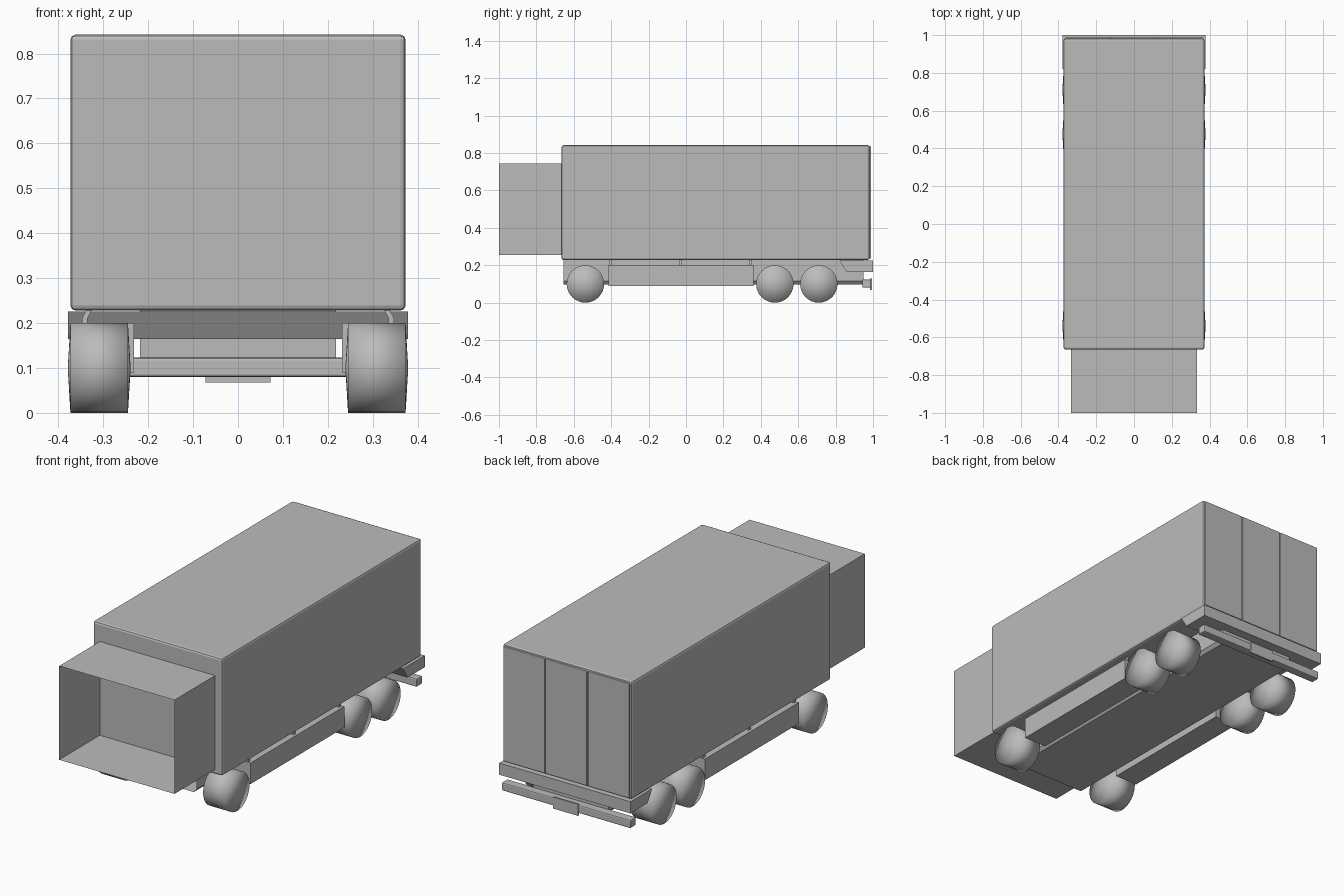
import bpy, bmesh, math
from mathutils import Vector

old = bpy.data.objects.get("Cube")
if old:
    bpy.data.objects.remove(old, do_unlink=True)

grey = bpy.data.materials.new("plain_grey")
grey.use_nodes = True
grey.diffuse_color = (0.5, 0.5, 0.5, 1)
grey.node_tree.nodes["Principled BSDF"].inputs["Base Color"].default_value = (0.5, 0.5, 0.5, 1)


def finish(name, bm, bevel=0, segments=2):
    bmesh.ops.recalc_face_normals(bm, faces=bm.faces)
    mesh = bpy.data.meshes.new(name)
    bm.to_mesh(mesh)
    bm.free()
    mesh.materials.append(grey)
    obj = bpy.data.objects.new(name, mesh)
    bpy.context.collection.objects.link(obj)
    if bevel:
        mod = obj.modifiers.new("soft_edges", "BEVEL")
        mod.width, mod.segments = bevel, segments
    return obj


def box(name, x, y, z, bevel=0, open_ends=False):
    """Box from (low, high) ranges; open_ends drops the faces along y."""
    bm = bmesh.new()
    bmesh.ops.create_cube(bm, size=1)
    for v in bm.verts:
        v.co = Vector([r[0] if c < 0 else r[1] for c, r in zip(v.co, (x, y, z))])
    if open_ends:
        bm.normal_update()
        ends = [f for f in bm.faces if abs(f.normal.y) > 0.9]
        bmesh.ops.delete(bm, geom=ends, context="FACES_ONLY")
    return finish(name, bm, bevel)


def extrude(name, profile, place, low, high, closed=True, caps=(True, True)):
    """Sweep a 2D profile between two stations; place maps (a, b, station) to xyz."""
    bm = bmesh.new()
    rings = [[bm.verts.new(place(a, b, s)) for a, b in profile] for s in (low, high)]
    n = len(profile)
    for i in range(n if closed else n - 1):
        j = (i + 1) % n
        bm.faces.new((rings[0][i], rings[0][j], rings[1][j], rings[1][i]))
    for ring, cap in zip(rings, caps):
        if cap:
            bm.faces.new(ring)
    return finish(name, bm)


def wheel(name, x, y, side, radius=0.1, sides=32):
    """Cylinder with slightly domed ends, shaded smooth all over."""
    bm = bmesh.new()
    def ring(px):
        return [bm.verts.new((px, y + radius * math.cos(t), radius + radius * math.sin(t)))
                for t in (math.tau * i / sides for i in range(sides))]
    outer, inner = ring(side * (x + 0.064)), ring(side * (x - 0.064))
    hubs = [bm.verts.new((side * (x + d), y, radius)) for d in (0.07, -0.07)]
    for i in range(sides):
        j = (i + 1) % sides
        bm.faces.new((outer[i], outer[j], inner[j], inner[i]))
        bm.faces.new((outer[i], outer[j], hubs[0]))
        bm.faces.new((inner[i], inner[j], hubs[1]))
    for f in bm.faces:
        f.smooth = True
    return finish(name, bm)


# Cargo body with three rear door panels
box("cargo_body", (-0.373, 0.373), (-0.665, 0.982), (0.228, 0.842), 0.011)
for i, label in enumerate(("right", "middle", "left")):
    centre = (i - 1) * 0.244
    box(f"rear_panel_{label}", (centre - 0.119, centre + 0.119),
        (0.97, 0.99), (0.236, 0.834), 0.003)

# Hollow cab shell, open at the front
box("cab_shell", (-0.333, 0.333), (-1, -0.664), (0.255, 0.745), open_ends=True)

# Chassis trough, closed only at the back
half = [(0.218, 0.228), (0.218, 0.115), (0.203, 0.098)]
trough = half + [(-a, b) for a, b in reversed(half)]
extrude("chassis_trough", trough, lambda a, b, s: (a, s, b), -0.655, 0.95,
        closed=False, caps=(False, True))

# Rear bumper with sloping front, lower bar and plate
bumper = [(0.82, 0.226), (0.858, 0.165), (1, 0.165), (1, 0.226)]
extrude("rear_bumper", bumper, lambda a, b, s: (s, a, b), -0.379, 0.379)
box("rear_lower_bar", (-0.372, 0.372), (0.943, 0.99), (0.08, 0.123), 0.006)
box("rear_plate", (-0.072, 0.072), (0.985, 0.994), (0.068, 0.128))

# Side skirts, their brackets, and wheels on both sides
bracket = [(0.325, 0.23), (0.335, 0.21), (0.336, 0.195),
           (0.348, 0.195), (0.347, 0.212), (0.337, 0.23)]
for side, label in ((1, "left"), (-1, "right")):
    box(f"side_skirt_{label}", sorted((side * 0.232, side * 0.362)),
        (-0.415, 0.36), (0.09, 0.2))
    for i, y in enumerate((-0.405, -0.03, 0.345)):
        extrude(f"skirt_bracket_{label}_{i + 1}", bracket,
                lambda a, b, s: (side * a, s, b), y - 0.008, y + 0.008)
    for axle, y in (("front", -0.538), ("middle", 0.475), ("rear", 0.71)):
        wheel(f"{axle}_wheel_{label}", 0.309, y, side)
